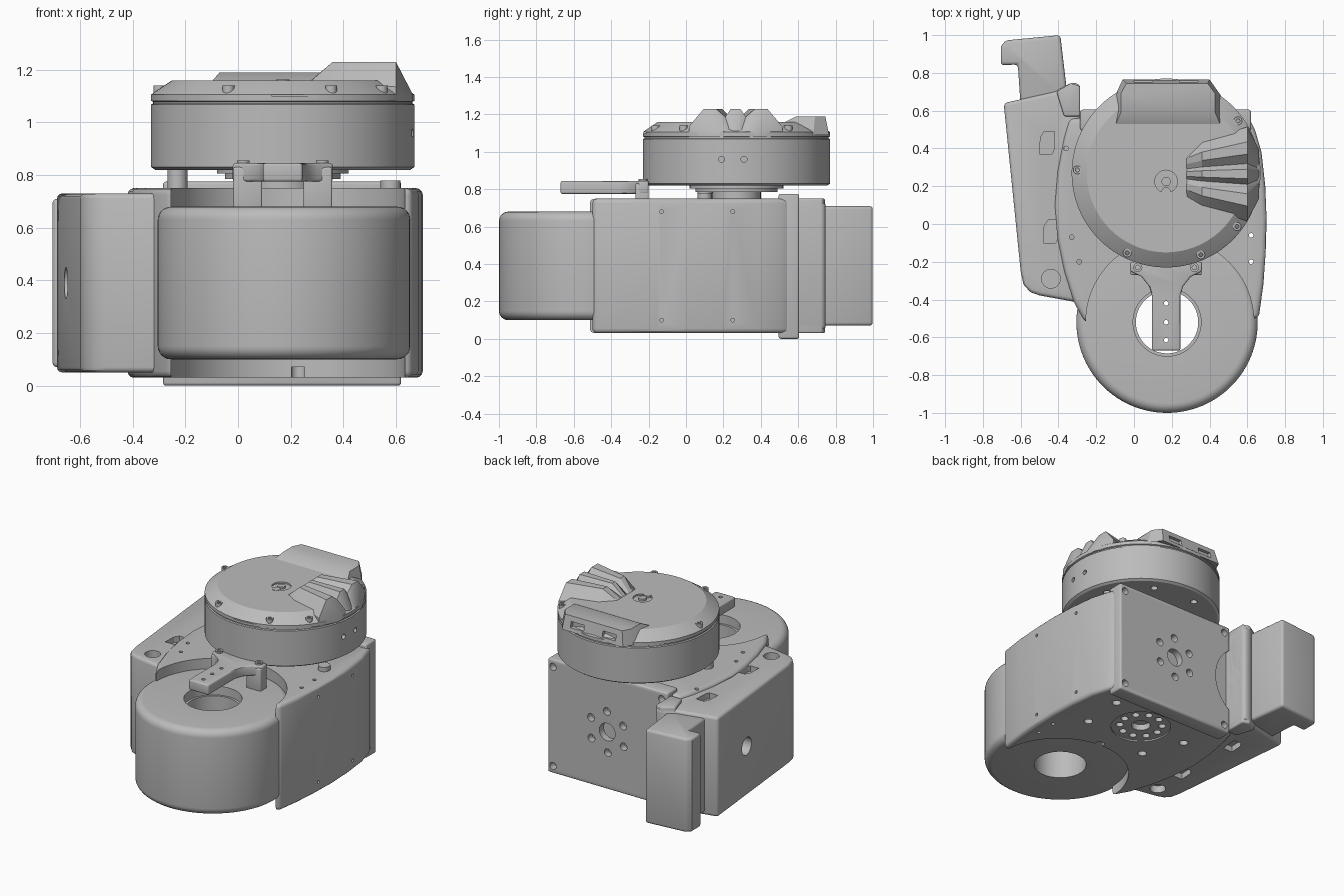
import bpy, bmesh, math
from math import sin, cos, pi, radians
from mathutils import Matrix, Vector

if "Cube" in bpy.data.objects:
    bpy.data.objects.remove(bpy.data.objects["Cube"])

GREY = (0.5, 0.5, 0.5, 1)
mat = bpy.data.materials.new("plain grey")
mat.use_nodes = True
mat.diffuse_color = GREY
mat.node_tree.nodes["Principled BSDF"].inputs["Base Color"].default_value = GREY

DOME = (0.17, 0.27)
DRUM = (0.175, -0.52)


def finish(name, bm):
    bmesh.ops.recalc_face_normals(bm, faces=bm.faces)
    me = bpy.data.meshes.new(name)
    bm.to_mesh(me)
    bm.free()
    me.materials.append(mat)
    ob = bpy.data.objects.new(name, me)
    bpy.context.collection.objects.link(ob)
    return ob


def apply(ob, mod):
    bpy.context.view_layer.objects.active = ob
    bpy.ops.object.modifier_apply(modifier=mod.name)


def prism(name, pts, z0, z1, bevel=0.0, segments=3):
    """Extrude an outline upwards and round its sharp edges."""
    bm = bmesh.new()
    base = bm.faces.new([bm.verts.new((x, y, z0)) for x, y in pts])
    top = bmesh.ops.extrude_face_region(bm, geom=[base])["geom"]
    for v in top:
        if isinstance(v, bmesh.types.BMVert):
            v.co.z = z1
    ob = finish(name, bm)
    if bevel:
        mod = ob.modifiers.new("round", "BEVEL")
        mod.width, mod.segments = bevel, segments
        mod.limit_method, mod.angle_limit = "ANGLE", radians(40)
        apply(ob, mod)
    return ob


def box(name, x0, x1, y0, y1, z0, z1, bevel=0.0):
    return prism(name, [(x0, y0), (x1, y0), (x1, y1), (x0, y1)], z0, z1, bevel)


def lathe(name, profile, centre, steps=96, closed=False):
    """Spin a (radius, height) profile about a vertical axis."""
    bm = bmesh.new()
    vs = [bm.verts.new((r, 0, z)) for r, z in profile]
    pairs = list(zip(vs, vs[1:])) + ([(vs[-1], vs[0])] if closed else [])
    edges = [bm.edges.new(p) for p in pairs]
    bmesh.ops.spin(bm, geom=vs + edges, cent=(0, 0, 0), axis=(0, 0, 1),
                   angle=2 * pi, steps=steps)
    bmesh.ops.remove_doubles(bm, verts=bm.verts, dist=1e-5)
    bmesh.ops.translate(bm, verts=bm.verts, vec=(*centre, 0))
    return finish(name, bm)


def drill(target, holes, axis="Z", sides=24):
    """Cut round holes (x, y, z, radius, length) along one axis."""
    turn = {"X": Matrix.Rotation(pi / 2, 4, "Y"), "Y": Matrix.Rotation(pi / 2, 4, "X"),
            "Z": Matrix.Identity(4)}[axis]
    bm = bmesh.new()
    for x, y, z, r, length in holes:
        bmesh.ops.create_cone(bm, cap_ends=True, segments=sides, radius1=r, radius2=r,
                              depth=length, matrix=Matrix.Translation((x, y, z)) @ turn)
    cut(target, finish("cutter", bm))


def cut(target, cutter):
    cutter.hide_render = True
    mod = target.modifiers.new("cut", "BOOLEAN")
    mod.operation, mod.solver, mod.object = "DIFFERENCE", "EXACT", cutter
    apply(target, mod)
    bpy.data.objects.remove(cutter)


def ring(centre, radius, count, start=0.0):
    return [(centre[0] + radius * cos(start + 2 * pi * i / count),
             centre[1] + radius * sin(start + 2 * pi * i / count)) for i in range(count)]


# Front drum with rounded rims and a stepped bore
R, c = 0.48, 0.05
rim = [(R - c + c * sin(a), c - c * cos(a)) for a in [i * pi / 12 for i in range(7)]]
lathe("front_drum", [(0.165, 0.1)] + [(r, 0.1 + z) for r, z in rim]
      + [(r, 0.68 - z) for r, z in reversed(rim)]
      + [(0.18, 0.68), (0.18, 0.62), (0.165, 0.62)], DRUM, closed=True)

# Main body, scooped out around the drum
body = prism("main_body", [
    (-0.26, -0.52), (0.66, -0.5), (0.685, -0.32), (0.697, -0.15), (0.702, 0.02),
    (0.695, 0.2), (0.675, 0.38), (0.64, 0.5), (0.61, 0.56), (-0.34, 0.56), (-0.37, 0.46),
    (-0.405, 0.28), (-0.42, 0.1), (-0.405, -0.08), (-0.37, -0.25), (-0.32, -0.41)],
    0.03, 0.75, 0.025)
drill(body, [(0.19, -0.52, 0.4, 0.445, 2)], sides=96)
drill(body, [(x, y, 0.4, 0.012, 2) for x, y in [(0.62, -0.06), (0.62, -0.2)]])
drill(body, [(x, y, 0.75, 0.012, 0.06) for x, y in [(-0.36, 0.4), (-0.33, -0.07), (-0.29, -0.2)]])
drill(body, [(0.69, y, z, 0.01, 0.08) for y in (-0.13, 0.25) for z in (0.1, 0.68)], "X")
# Underside holes and hub pattern
drill(body, [(x, y, 0.03, 0.028, 0.08) for x, y in ring(DOME, 0.34, 7, 0.4)])
drill(body, [(*DOME, 0.03, 0.19, 0.02)], sides=48)
drill(body, [(x, y, 0.04, 0.024, 0.08) for x, y in ring(DOME, 0.135, 10)]
      + [(*DOME, 0.04, 0.06, 0.08)])

# Back plate with a bolt circle
plate = box("back_plate", -0.285, 0.62, 0.495, 0.605, 0.0, 0.775, 0.012)
drill(plate, [(-0.44, 0.605, 0.39, 0.27, 0.07)], "Y", 64)
drill(plate, [(x, 0.605, z + 0.12, 0.026, 0.1) for x, z in ring(DOME, 0.14, 6, 0.5)]
      + [(0.17, 0.605, 0.39, 0.06, 0.1)]
      + [(x, 0.605, z, 0.024, 0.1) for x in (-0.24, 0.58) for z in (0.05, 0.725)], "Y")

# Side housing
wing = prism("side_housing", [
    (-0.69, 0.64), (-0.6, -0.25), (-0.585, -0.32), (-0.55, -0.36), (-0.5, -0.378),
    (-0.27, -0.42), (-0.22, 0.0), (-0.285, 0.55), (-0.285, 0.74), (-0.33, 0.75),
    (-0.42, 0.7)], 0.05, 0.73, 0.02)
drill(wing, [(-0.44, -0.29, z, 0.05, 0.1) for z in (0.05, 0.73)])
drill(wing, [(-0.64, 0.28, 0.39, 0.06, 0.12)], "X")
for x, y in [(-0.46, 0.43), (-0.44, -0.04)]:
    for z in (0.04, 0.69):
        cut(wing, prism("slot", [(x - 0.04, y - 0.06), (x + 0.025, y - 0.06), (x + 0.035, y - 0.04),
            (x + 0.04, y + 0.06), (x - 0.015, y + 0.06), (x - 0.035, y + 0.03)], z, z + 0.05))
lug = prism("rear_lug", [(-0.37, 0.57), (-0.285, 0.57), (-0.285, 0.73), (-0.335, 0.745),
                         (-0.41, 0.7)], 0.03, 0.75, 0.01)
drill(lug, [(-0.285, 0.66, 0.39, 0.05, 0.02)], "X")

# Hooked rear connector
prism("rear_hook", [(-0.705, 0.84), (-0.705, 0.94), (-0.68, 0.972), (-0.39, 1.0), (-0.35, 0.66),
                    (-0.6, 0.62), (-0.615, 0.845)], 0.07, 0.71, 0.018)

# Round top unit
dome = lathe("top_unit", [(0, 0.82), (0.485, 0.82), (0.5, 0.83), (0.5, 1.068), (0.492, 1.072),
                          (0.492, 1.078), (0.5, 1.082), (0.5, 1.105), (0.485, 1.117), (0.42, 1.16),
                          (0, 1.16)], DOME, 128)
drill(dome, [(0.67, y, 0.96, 0.016, 0.06) for y in (0.19, 0.31)], "X")
drill(dome, [(x, y, 0.82, 0.022, 0.05) for x, y in ring(DOME, 0.4, 8, 0.3)])
drill(dome, [(0.17, 0.225, 1.16, 0.06, 0.02)])
cut(dome, box("slot", 0.13, 0.3, -0.25, -0.215, 1.098, 1.105))
for i, (x, y) in enumerate([(0.17, 0.17), (0.17, 0.225)]):
    lathe(f"centre_screw_{i}", [(0, 1.14), (0.025, 1.14), (0.025, 1.163), (0, 1.163)], (x, y), 20)

# Rim screws standing in the chamfer
for i, a in enumerate([178, 244, 293, 323, 36]):
    x, y = DOME[0] + 0.47 * cos(radians(a)), DOME[1] + 0.47 * sin(radians(a))
    lathe(f"rim_screw_{i}", [(0.011, 1.09), (0.022, 1.09), (0.022, 1.14), (0.011, 1.14),
                             (0.011, 1.13)], (x, y), 20, True)

# Raised rear block with sloped sides and two sockets
bm = bmesh.new()
low = [(-0.1, 0.52), (0.46, 0.52), (0.46, 0.68), (0.4, 0.765), (-0.06, 0.765), (-0.1, 0.68)]
high = [(-0.07, 0.59), (0.43, 0.59), (0.43, 0.69), (0.39, 0.745), (-0.04, 0.745), (-0.07, 0.69)]
a = [bm.verts.new((*p, 1.155 if p[1] < 0.6 else 1.09)) for p in low]
b = [bm.verts.new((*p, 1.19)) for p in high]
bm.faces.new(a)
bm.faces.new(b)
for i in range(len(a)):
    j = (i + 1) % len(a)
    bm.faces.new((a[i], a[j], b[j], b[i]))
block = finish("rear_block", bm)
for x0, x1 in [(0.0, 0.1), (0.24, 0.34)]:
    cut(block, box("socket", x0, x1, 0.73, 0.8, 1.115, 1.155))

# Fanned, ridged grip: one wavy section lofted along x
wave = [(-1, 0), (-0.68, 1), (-0.42, 1), (-0.22, 0.55), (-0.1, 1),
        (0.1, 1), (0.22, 0.55), (0.42, 1), (0.68, 1), (1, 0)]
bm = bmesh.new()
rows = []
for x, half, base, rise in [(0.275, 0.12, 1.155, 0.003), (0.36, 0.17, 1.155, 0.075),
                            (0.6, 0.25, 1.135, 0.095), (0.662, 0.13, 1.095, 0.015)]:
    line = [(t * half, base + h * rise) for t, h in wave]
    line = [(-half, 1.08)] + line + [(half, 1.08)]
    rows.append([bm.verts.new((x, 0.265 + y, z)) for y, z in line])
n = len(rows[0])
for p, q in zip(rows, rows[1:]):
    for i in range(n):
        bm.faces.new((p[i], p[(i + 1) % n], q[(i + 1) % n], q[i]))
bm.faces.new(rows[0])
bm.faces.new(rows[-1])
finish("ridged_grip", bm)

# Neck and standoffs under the top unit
lathe("neck", [(0, 0.73), (0.13, 0.73), (0.13, 0.785), (0.22, 0.785), (0.22, 0.805), (0.25, 0.805),
               (0.25, 0.825), (0, 0.825)], DOME, 64)
for side, x, top in [("right", -0.23, 0.83), ("left", 0.58, 0.78)]:
    lathe(side + "_standoff", [(0, 0.73), (0.038, 0.73), (0.038, top), (0, top)], (x, 0.1), 24)

# Bridge bracket reaching over the drum bore
half = [(0.075, -0.67), (0.075, -0.38), (0.09, -0.33), (0.13, -0.28), (0.19, -0.25), (0.19, -0.2)]
outline = [(0.17 + x, y) for x, y in half] + [(0.17 - x, y) for x, y in reversed(half)]
arm = prism("bridge_arm", outline, 0.775, 0.845, 0.01)
drill(arm, [(0.17, y, 0.8, 0.012, 0.3) for y in (-0.42, -0.52, -0.615)])
for side, s in [("right", -1), ("left", 1)]:
    x = 0.17 + s * 0.133
    box(side + "_bridge_leg", x - 0.055, x + 0.055, -0.27, -0.2, 0.67, 0.83, 0.008)
    lathe(side + "_bridge_screw", [(0.012, 0.83), (0.024, 0.83), (0.024, 0.855), (0.012, 0.855)],
          (0.17 + s * 0.15, -0.23), 20, True)

# Smooth curved faces, keep edges crisp
bpy.ops.object.select_all(action="DESELECT")
for ob in bpy.context.scene.objects:
    if ob.type == "MESH" and ob.data.materials and ob.data.materials[0] == mat:
        ob.select_set(True)
        bpy.context.view_layer.objects.active = ob
bpy.ops.object.shade_smooth_by_angle(angle=radians(30))
